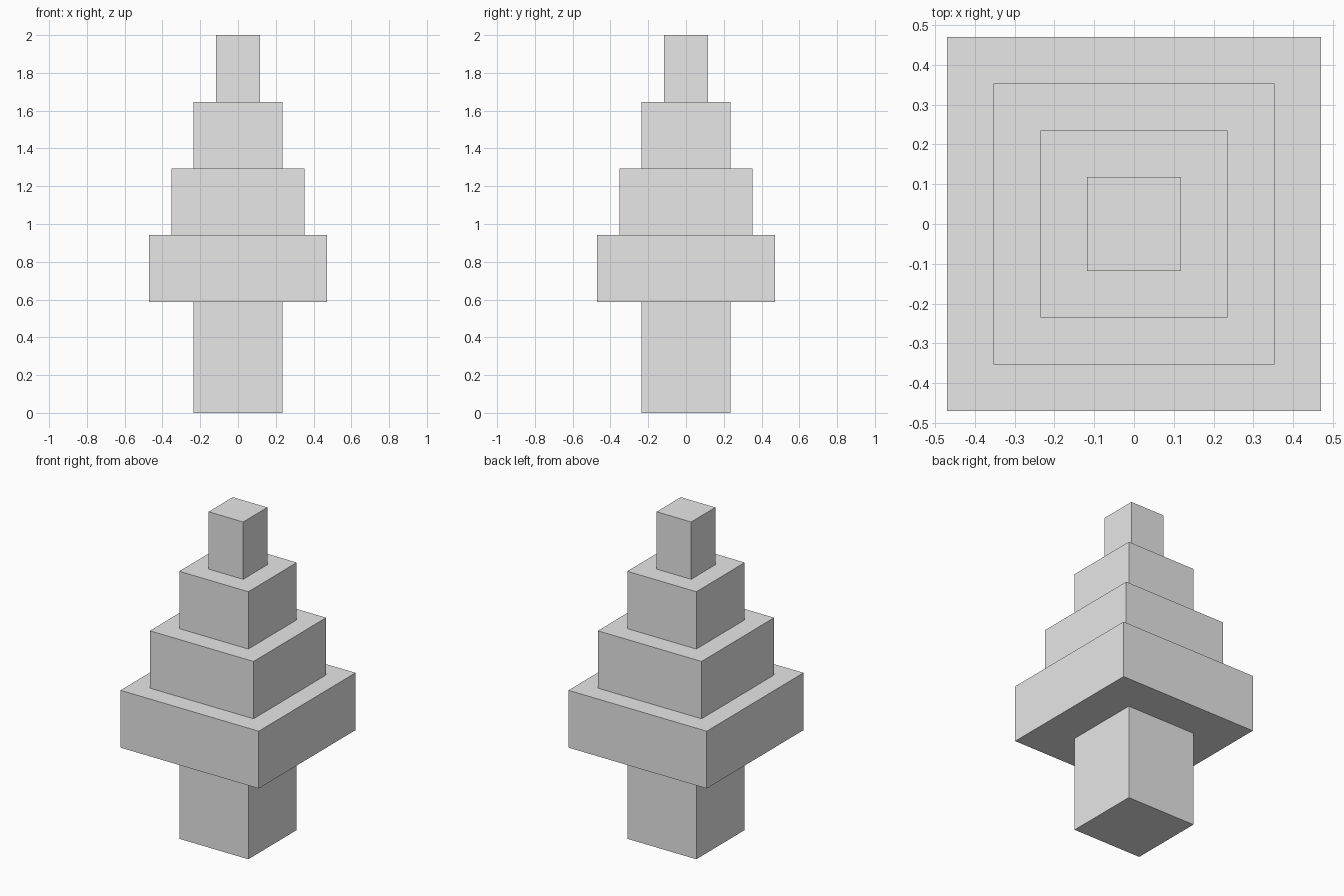
import bpy

# Remove the default cube
cube = bpy.data.objects.get("Cube")
if cube:
    bpy.data.objects.remove(cube, do_unlink=True)

UNIT = 2 / 17  # the whole tree is 17 units tall

# Single flat grey
grey = bpy.data.materials.new("light_grey")
grey.use_nodes = True
colour = (0.8, 0.8, 0.8, 1)
grey.diffuse_color = colour
grey.node_tree.nodes["Principled BSDF"].inputs["Base Color"].default_value = colour


def add_block(name, width, bottom, height):
    """Square block, measured in units, standing at the given height."""
    bpy.ops.mesh.primitive_cube_add(size=1, location=(0, 0, (bottom + height / 2) * UNIT))
    block = bpy.context.object
    block.name = name
    block.scale = (width * UNIT, width * UNIT, height * UNIT)
    bpy.ops.object.transform_apply(location=False, rotation=False, scale=True)
    block.data.materials.append(grey)
    return block


# Trunk
trunk_height = 5
add_block("trunk", 4, 0, trunk_height)

# Foliage tiers, narrowing upward
tier_height = 3
for i, name in enumerate(("lower_tier", "middle_tier", "upper_tier", "tip")):
    add_block(name, 8 - 2 * i, trunk_height + i * tier_height, tier_height)
